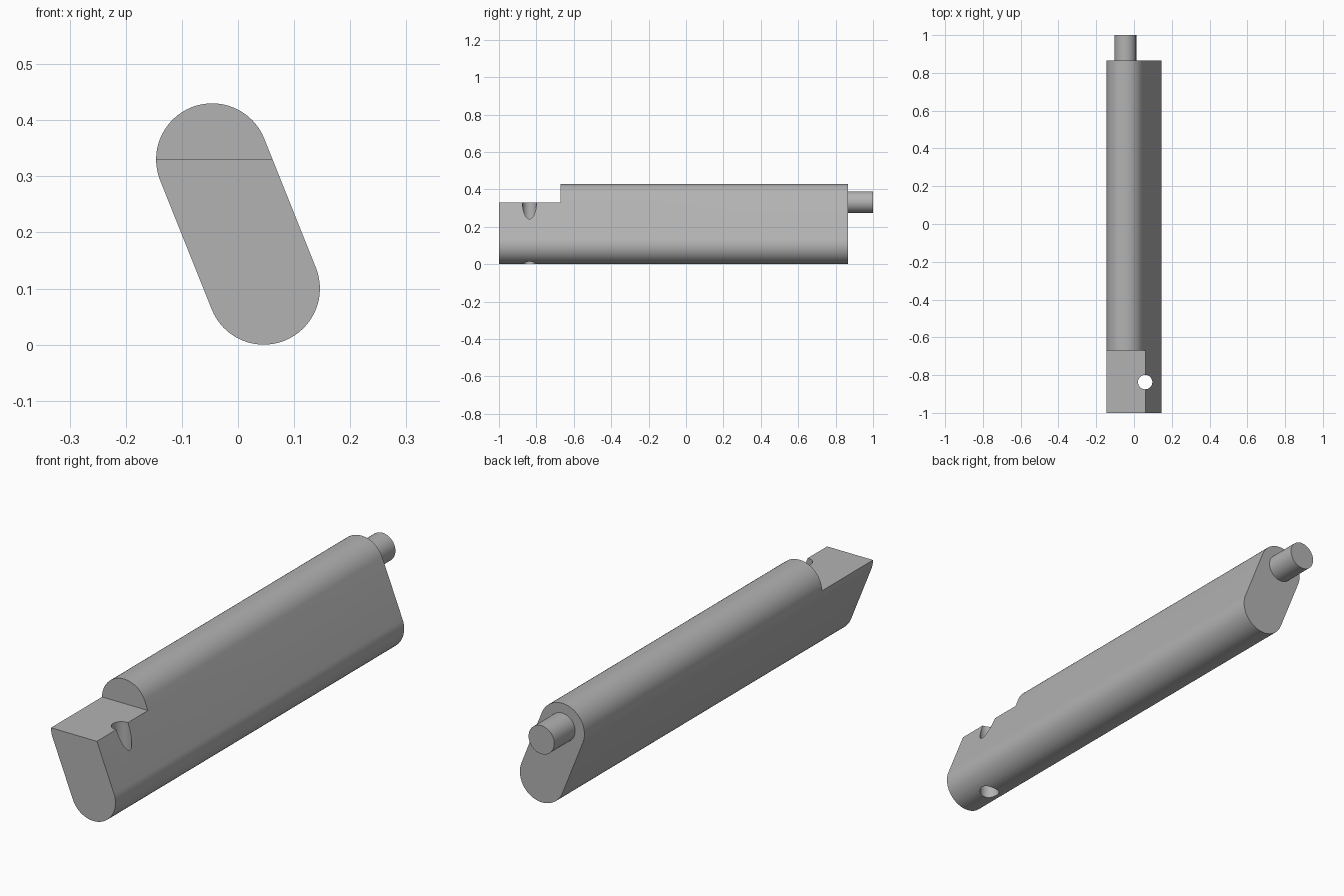
import bpy, bmesh
from math import atan2, cos, sin, pi, radians
from mathutils import Vector, Matrix

default = bpy.data.objects.get("Cube")
if default:
    bpy.data.objects.remove(default, do_unlink=True)

grey = bpy.data.materials.new("plain_grey")
grey.use_nodes = True
COLOUR = (0.45, 0.45, 0.45, 1)
grey.diffuse_color = COLOUR
grey.node_tree.nodes["Principled BSDF"].inputs["Base Color"].default_value = COLOUR

FRONT, BACK, TIP = -1.0, 0.865, 1.0
RADIUS = 0.1
UPPER = Vector((-0.046, 0.33))   # x, z centres of the rounded edges
LOWER = Vector((0.046, 0.1))


def add_object(name, bm):
    bmesh.ops.recalc_face_normals(bm, faces=bm.faces)
    mesh = bpy.data.meshes.new(name)
    bm.to_mesh(mesh)
    bm.free()
    mesh.materials.append(grey)
    obj = bpy.data.objects.new(name, mesh)
    bpy.context.collection.objects.link(obj)
    return obj


def cylinder(name, centre, radius, depth, rotation=Matrix()):
    bm = bmesh.new()
    bmesh.ops.create_cone(bm, cap_ends=True, segments=64, radius1=radius,
                          radius2=radius, depth=depth,
                          matrix=Matrix.Translation(centre) @ rotation)
    return add_object(name, bm)


def box(name, low, high):
    low, high = Vector(low), Vector(high)
    bm = bmesh.new()
    bmesh.ops.create_cube(bm, size=1, matrix=Matrix.Translation((low + high) / 2)
                          @ Matrix.Diagonal((*(high - low), 1)))
    return add_object(name, bm)


def cut(target, cutter):
    mod = target.modifiers.new(cutter.name, "BOOLEAN")
    mod.operation, mod.solver, mod.object = "DIFFERENCE", "EXACT", cutter
    bpy.context.view_layer.objects.active = target
    bpy.ops.object.modifier_apply(modifier=mod.name)
    bpy.data.objects.remove(cutter, do_unlink=True)


# Bar: leaning round-edged profile pushed along y
axis = UPPER - LOWER
start = atan2(axis.y, axis.x) - pi / 2
STEPS = 32
bm = bmesh.new()
ring = []
for centre, turn in ((UPPER, 0), (LOWER, pi)):
    for i in range(STEPS + 1):
        a = start + turn + pi * i / STEPS
        ring.append(bm.verts.new((centre.x + RADIUS * cos(a), FRONT,
                                  centre.y + RADIUS * sin(a))))
face = bm.faces.new(ring)
pushed = bmesh.ops.extrude_face_region(bm, geom=[face], use_keep_orig=True)
bmesh.ops.translate(bm, vec=(0, BACK - FRONT, 0),
                    verts=[v for v in pushed["geom"] if isinstance(v, bmesh.types.BMVert)])
bar = add_object("bar", bm)

# Flat step at the front end and the upright pin hole through it
cut(bar, box("step_cutter", (-0.3, FRONT - 0.1, UPPER.y), (0.3, -0.67, 0.6)))
cut(bar, cylinder("hole_cutter", (0.059, -0.837, 0.2), 0.038, 1))

# Round peg at the back end
peg = cylinder("end_peg", (UPPER.x, (BACK + TIP) / 2, 0.332), 0.058,
               TIP - BACK, Matrix.Rotation(radians(90), 4, "X"))

bpy.ops.object.select_all(action="DESELECT")
for obj in (bar, peg):
    obj.select_set(True)
bpy.context.view_layer.objects.active = bar
bpy.ops.object.shade_smooth_by_angle(angle=radians(30))
